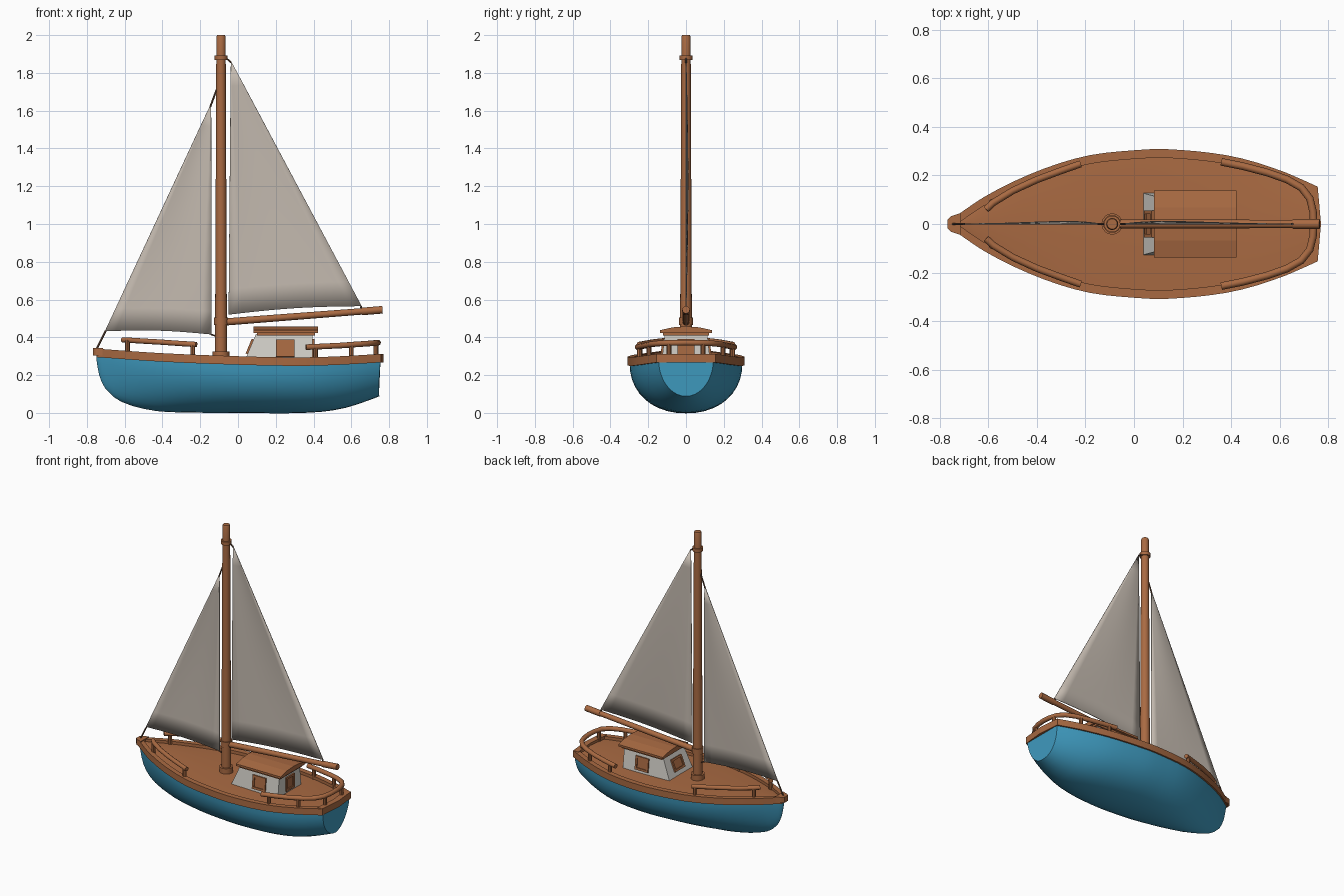
import bpy, bmesh, math
from mathutils import Vector

if "Cube" in bpy.data.objects:
    bpy.data.objects.remove(bpy.data.objects["Cube"])


def material(name, rgb):
    m = bpy.data.materials.new(name)
    m.diffuse_color = (*rgb, 1)
    m.use_nodes = True
    m.node_tree.nodes["Principled BSDF"].inputs["Base Color"].default_value = m.diffuse_color
    return m


WOOD = material("warm wood", (0.40, 0.145, 0.055))
BLUE = material("hull blue", (0.050, 0.33, 0.53))
CANVAS = material("sail canvas", (0.55, 0.49, 0.43))
WHITE = material("cabin white", (0.66, 0.64, 0.59))
ROPE = material("dark rope", (0.12, 0.06, 0.035))


def build(name, verts, faces, mat, smooth=None):
    bm = bmesh.new()
    vs = [bm.verts.new(v) for v in verts]
    for f in faces:
        bm.faces.new([vs[i] for i in f])
    bmesh.ops.remove_doubles(bm, verts=bm.verts, dist=1e-5)
    bmesh.ops.recalc_face_normals(bm, faces=bm.faces)
    me = bpy.data.meshes.new(name)
    bm.to_mesh(me)
    bm.free()
    me.materials.append(mat)
    ob = bpy.data.objects.new(name, me)
    bpy.context.collection.objects.link(ob)
    if smooth:
        bpy.ops.object.select_all(action='DESELECT')
        ob.select_set(True)
        bpy.context.view_layer.objects.active = ob
        bpy.ops.object.shade_smooth_by_angle(angle=math.radians(smooth))
    return ob


def loft(name, rings, mat, closed=True, caps=True, smooth=None):
    """Skin a list of equally long point rings."""
    n = len(rings[0])
    verts = [p for r in rings for p in r]
    faces = []
    for i in range(len(rings) - 1):
        for j in range(n if closed else n - 1):
            k = (j + 1) % n
            faces.append((i * n + j, i * n + k, (i + 1) * n + k, (i + 1) * n + j))
    if caps:
        faces += [tuple(range(n)), tuple(range(len(verts) - n, len(verts)))]
    return build(name, verts, faces, mat, smooth)


def tube(name, pts, radii, mat=WOOD, sides=12):
    """Round bar along a path, with one radius or a radius for each point."""
    pts = [Vector(p) for p in pts]
    if not isinstance(radii, (list, tuple)):
        radii = [radii] * len(pts)
    rings = []
    for i, p in enumerate(pts):
        d = (pts[min(i + 1, len(pts) - 1)] - pts[max(i - 1, 0)]).normalized()
        up = Vector((0, 1, 0)) if abs(d.z) > 0.8 else Vector((0, 0, 1))
        a = d.cross(up).normalized()
        b = d.cross(a)
        rings.append([p + radii[i] * (a * math.cos(t) + b * math.sin(t))
                      for t in (2 * math.pi * k / sides for k in range(sides))])
    return loft(name, rings, mat, smooth=40)


def at(x, table):
    """Smooth curve through (x, value) points."""
    def slope(i):
        a, b = table[max(i - 1, 0)], table[min(i + 1, len(table) - 1)]
        return (b[1] - a[1]) / (b[0] - a[0])
    for i in range(len(table) - 1):
        (x0, y0), (x1, y1) = table[i], table[i + 1]
        if x <= x1 or i == len(table) - 2:
            h = x1 - x0
            t = min(max((x - x0) / h, 0), 1)
            return (y0 * (1 + 2 * t) * (1 - t) ** 2 + h * slope(i) * t * (1 - t) ** 2
                    + y1 * t * t * (3 - 2 * t) + h * slope(i + 1) * t * t * (t - 1))


# Hull lines: deck half width, sheer height, keel height, section fullness
WIDTH = [(-.75, .012), (-.6, .112), (-.4, .207), (-.2, .27), (0, .294), (.15, .298),
         (.4, .27), (.6, .212), (.755, .145)]
SHEER = [(-.75, .34), (-.4, .316), (0, .3), (.3, .294), (.5, .298), (.755, .312)]
KEEL = [(-.75, .285), (-.735, .2), (-.7, .125), (-.62, .06), (-.5, .022), (-.38, .005),
        (0, 0), (.35, 0), (.55, .022), (.755, .088)]
FULL = [(-.75, 1.4), (-.4, 1.8), (0, 2.15), (.4, 2.15), (.755, 2.0)]
XS = [-.75, -.743, -.735, -.72, -.7, -.66] + [-.62 + 1.375 * i / 22 for i in range(23)]

# Hull
rings = []
for x in XS:
    w, top, keel, n = at(x, WIDTH), at(x, SHEER) - .03, at(x, KEEL), at(x, FULL)
    ring = []
    for k in range(21):
        a = math.pi * k / 20
        c, s = math.cos(a), max(math.sin(a), 0)
        y = math.copysign(abs(c) ** (2 / n), c) * w
        z = top - (top - keel) * s ** (2 / n)
        rake = .012 * (1 - abs(y) / w) - .018 * s if x > .75 else 0
        ring.append((x + rake, y, z))
    rings.append(ring)
loft("hull", rings, BLUE, smooth=35)

# Deck, slightly crowned and below the gunwale
loft("deck", [[(x, at(x, WIDTH) * f, at(x, SHEER) - .022 + .008 * (1 - f * f))
               for f in (-1, -.66, -.33, 0, .33, .66, 1)] for x in XS],
     WOOD, closed=False, caps=False, smooth=30)

# Gunwale on both sides, stern beam and bow block
for side, label in ((1, "left"), (-1, "right")):
    rings = []
    for x in XS:
        w, z = at(x, WIDTH), at(x, SHEER)
        o, i = side * (w + .01), side * max(w - .026, .001)
        rings.append([(x, o, z - .045), (x, o, z), (x, i, z), (x, i, z - .045)])
    loft("gunwale_" + label, rings, WOOD, smooth=35)
loft("stern_beam", [[(xo - .04, y, .268), (xo, y, .268), (xo, y, .313), (xo - .04, y, .313)]
                    for y, xo in ((-.155, .757), (0, .771), (.155, .757))], WOOD)
loft("bow_block", [[(-.768, -.018, z), (-.755, -.032, z), (-.715, -.045, z),
                    (-.715, .045, z), (-.755, .032, z), (-.768, .018, z)]
                   for z in (.305, .344)], WOOD)

# Mast with collars
MX = -.09
tube("mast", [(MX, 0, .27), (MX, 0, .5), (MX, 0, 1.88), (MX, 0, 1.99), (MX, 0, 2)],
     [.032, .031, .025, .025, .021], sides=16)
for name, z0, z1, r in (("mast_foot", .27, .325, .044), ("boom_collar", .465, .505, .037),
                        ("mast_top_collar", 1.868, 1.892, .034)):
    tube(name, [(MX, 0, z0), (MX, 0, z1)], r, sides=16)

# Boom
tube("boom", [(-.06, 0, .482), (.665, 0, .538)], [.019, .017])
tube("boom_end", [(.655, 0, .537), (.765, 0, .546)], .020)


# Sails: thin triangles with a slight belly
def sail(name, tack, clew, head):
    tack, clew, head = map(Vector, (tack, clew, head))
    n = 10
    grid = []
    for i in range(n):
        t = i / n
        row = []
        for j in range(n + 1):
            p = tack.lerp(clew, j / n).lerp(head, t)
            p.y += .01 * math.sin(math.pi * j / n) * math.sin(math.pi * t)
            p.z += .012 * math.sin(math.pi * j / n) * (1 - t) ** 4
            row.append(p)
        grid.append(row)
    grid.append([head.copy() for _ in range(n + 1)])
    verts = [p for r in grid for p in r]
    m = n + 1
    faces = []
    for i in range(n):
        for j in range(n):
            a = i * m + j
            if i == n - 1:
                faces.append((a, a + 1, n * m))
            else:
                faces.append((a, a + 1, a + m + 1, a + m))
    ob = build(name, verts, faces, CANVAS, 40)
    mod = ob.modifiers.new("cloth thickness", 'SOLIDIFY')
    mod.thickness, mod.offset = .005, 0


sail("main_sail", (-.05, 0, .52), (.655, 0, .565), (-.038, 0, 1.865))
sail("jib_sail", (-.705, 0, .432), (-.14, 0, .415), (-.142, 0, 1.64))

# Ropes at the sail corners
for name, a, b in (("bow_rope", (-.75, 0, .335), (-.7, 0, .435)),
                   ("jib_head_rope", (-.147, 0, 1.62), (-.11, 0, 1.72)),
                   ("jib_clew_rope", (-.145, 0, .416), (-.11, 0, .405)),
                   ("main_head_rope", (-.036, 0, 1.855), (-.07, 0, 1.885)),
                   ("main_clew_rope", (.65, 0, .565), (.66, 0, .53))):
    tube(name, [a, b], .005, ROPE, 6)

# Cabin walls with raked front
loft("cabin", [[(x0, -w, z), (.395, -w, z), (.395, w, z), (x0, w, z)]
               for x0, w, z in ((.035, .128, .275), (.095, .112, .418))], WHITE)


# Cabin roof: a crowned slab over a smaller lower board
def roof(name, x0, x1, half, z0, z1, crown):
    prof = [(-half, z0), (half, z0), (half, z1), (half * .5, z1 + crown * .75),
            (0, z1 + crown), (-half * .5, z1 + crown * .75), (-half, z1)]
    loft(name, [[(x, y, z) for y, z in prof] for x in (x0, x1)], WOOD)


roof("roof_board", .1, .408, .122, .41, .43, 0)
roof("roof", .082, .423, .138, .424, .438, .02)


# Windows: square wooden frame around a recessed panel
def window(name, centre, across, up, w, h):
    c, u, v = Vector(centre), Vector(across).normalized(), Vector(up).normalized()
    nrm = u.cross(v)
    def ring(s, d):
        return [c + u * (a * (w - s)) + v * (b * (h - s)) + nrm * d
                for a, b in ((-1, -1), (1, -1), (1, 1), (-1, 1))]
    loft(name + "_frame", [ring(0, -.008), ring(0, .01), ring(.014, .01), ring(.014, -.008)],
         WOOD, caps=False)
    loft(name + "_panel", [ring(.012, -.004), ring(.012, .003)], WOOD)


window("right_window", (.25, -.1205, .342), (1, 0, 0), (0, .016, .143), .05, .046)
window("left_window", (.25, .1205, .342), (-1, 0, 0), (0, -.016, .143), .05, .046)
window("front_window", (.066, 0, .35), (0, -1, 0), (.06, 0, .143), .055, .042)
window("stern_window", (.395, 0, .342), (0, 1, 0), (0, 0, 1), .045, .048)

# Stern rail bending around the transom
half_path = [(.36, .256, .348), (.45, .238, .352), (.55, .212, .357), (.63, .184, .363),
             (.69, .15, .367), (.725, .105, .370), (.738, .05, .371)]
path = half_path + [(.741, 0, .372)] + [(x, -y, z) for x, y, z in reversed(half_path)]
tube("stern_rail", path, .0155, sides=10)

# Bow rails and all posts
for side, label in ((1, "left"), (-1, "right")):
    tube("bow_rail_" + label,
         [(x, side * y, z) for x, y, z in ((-.61, .06, .386), (-.58, .088, .385),
          (-.5, .137, .38), (-.4, .183, .374), (-.3, .22, .367), (-.22, .248, .362))],
         .0145, sides=10)
    for k, (x, y, z) in enumerate(((-.585, .092, .385), (-.24, .242, .363), (.41, .247, .35),
                                   (.6, .196, .36), (.73, .09, .37))):
        tube(f"rail_post_{label}_{k}", [(x, side * y, .27), (x, side * y, z)], .0125, sides=8)
